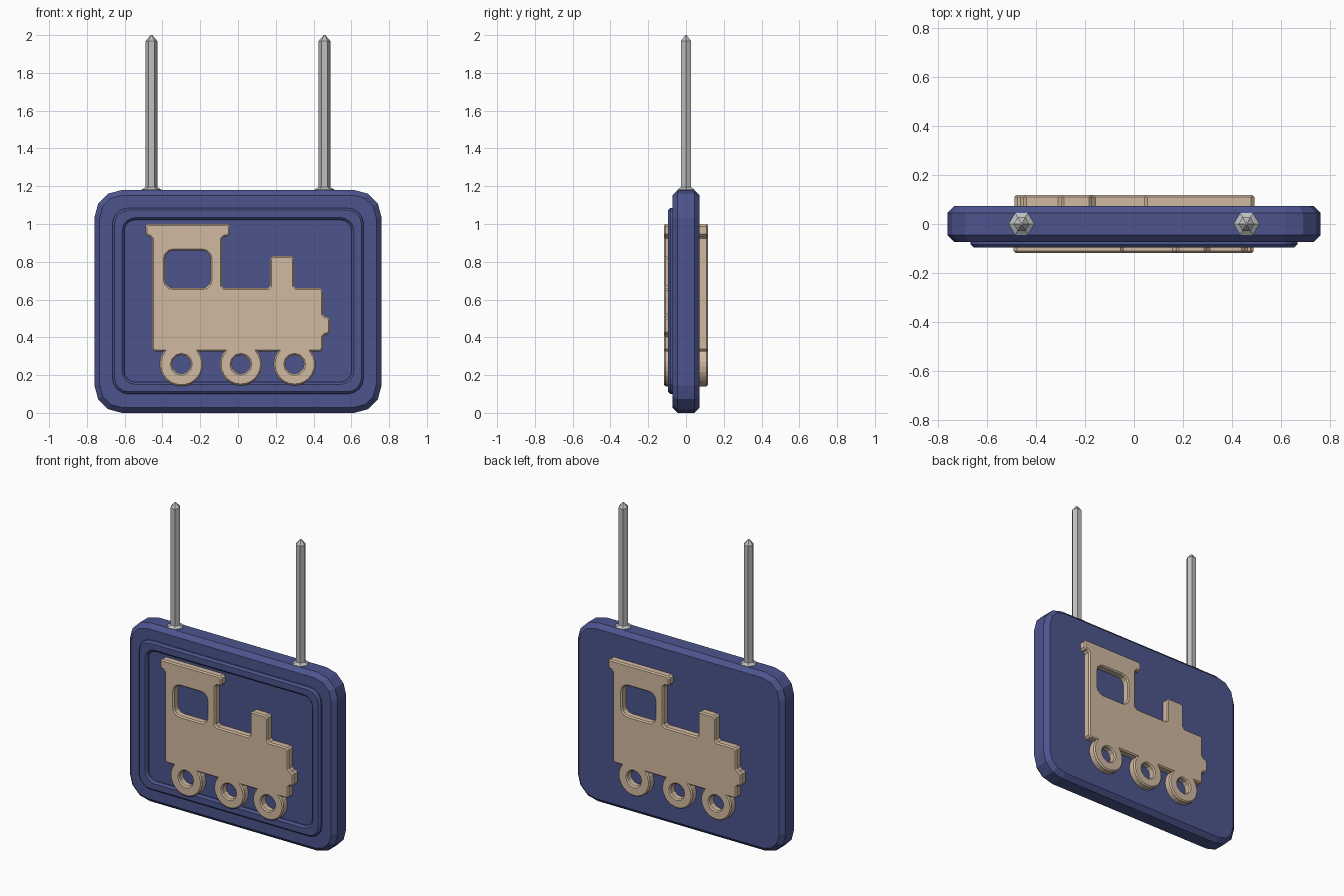
import bpy, bmesh
from math import pi, sin, cos, asin

if "Cube" in bpy.data.objects:
    bpy.data.objects.remove(bpy.data.objects["Cube"])


def material(name, rgb):
    m = bpy.data.materials.new(name)
    m.diffuse_color = (*rgb, 1)
    m.use_nodes = True
    m.node_tree.nodes["Principled BSDF"].inputs["Base Color"].default_value = m.diffuse_color
    return m


BLUE = material("navy_blue", (0.072, 0.090, 0.270))
TAN = material("tan", (0.640, 0.490, 0.355))
GREY = material("grey_metal", (0.520, 0.520, 0.520))


def arc(cx, cz, r, a0, a1, n):
    return [(cx + r * cos(a0 + (a1 - a0) * i / n), cz + r * sin(a0 + (a1 - a0) * i / n))
            for i in range(n + 1)]


def round_rect(x0, x1, z0, z1, r, n):
    pts = []
    for k, (x, z) in enumerate([(x1 - r, z1 - r), (x0 + r, z1 - r), (x0 + r, z0 + r), (x1 - r, z0 + r)]):
        pts += arc(x, z, r, k * pi / 2, (k + 1) * pi / 2, n)
    return pts


def chamfer(pts, d):
    """Cut every inner corner of an open outline."""
    out = [pts[0]]
    for a, b, c in zip(pts, pts[1:], pts[2:]):
        for q in (a, c):
            ln = ((q[0] - b[0]) ** 2 + (q[1] - b[1]) ** 2) ** 0.5
            out.append((b[0] + (q[0] - b[0]) * d / ln, b[1] + (q[1] - b[1]) * d / ln))
    return out + [pts[-1]]


def plate(name, loops, y0, y1, bevel, mat):
    """Upright plate from x/z outlines (inner loops are holes) with chamfered edges."""
    cu = bpy.data.curves.new(name, 'CURVE')
    cu.dimensions = '2D'
    cu.fill_mode = 'BOTH'
    cu.extrude = (y1 - y0) / 2 - bevel
    cu.bevel_depth = bevel
    cu.bevel_resolution = 0
    cu.offset = -bevel
    for pts in loops:
        s = cu.splines.new('POLY')
        s.points.add(len(pts) - 1)
        for p, (x, z) in zip(s.points, pts):
            p.co = (x, z, 0, 1)
        s.use_cyclic_u = True
        s.use_smooth = False
    tmp = bpy.data.objects.new(name + "_outline", cu)
    bpy.context.collection.objects.link(tmp)
    bpy.context.view_layer.update()
    me = bpy.data.meshes.new_from_object(tmp)
    bpy.data.objects.remove(tmp)
    me.name = name
    me.materials.clear()
    me.materials.append(mat)
    ob = bpy.data.objects.new(name, me)
    bpy.context.collection.objects.link(ob)
    ob.rotation_euler = (pi / 2, 0, 0)
    ob.location.y = (y0 + y1) / 2
    return ob


# Sign board and raised border on its front
plate("sign_board", [round_rect(-0.76, 0.76, 0, 1.18, 0.145, 3)], -0.0725, 0.0725, 0.028, BLUE)
plate("border_frame", [round_rect(-0.665, 0.665, 0.10, 1.085, 0.085, 4),
                       round_rect(-0.602, 0.602, 0.163, 1.022, 0.06, 4)], -0.095, -0.05, 0.012, BLUE)

# Train outline: wheels along the bottom, then up the nose, boiler, chimney and cab
WHEELS = [(-0.30, 0.116), (0.015, 0.112), (0.30, 0.112)]
WZ, BASE = 0.257, 0.325
outline = []
for x, r in WHEELS:
    a = asin((BASE - WZ) / r)
    outline += arc(x, WZ, r, pi - a, 2 * pi + a, 18)
body = [outline[-1], (0.45, BASE), (0.45, 0.415), (0.487, 0.415), (0.487, 0.51), (0.45, 0.51),
        (0.45, 0.66), (0.297, 0.66), (0.297, 0.83), (0.17, 0.83), (0.17, 0.66), (-0.085, 0.66),
        (-0.085, 0.935), (-0.042, 0.935), (-0.042, 1.0), (-0.49, 1.0), (-0.49, 0.935),
        (-0.455, 0.935), (-0.455, BASE), outline[0]]
outline += chamfer(body, 0.013)[1:-1]
loops = [outline, round_rect(-0.387, -0.145, 0.66, 0.86, 0.045, 3)]
loops += [arc(x, WZ, 0.05, 0, 2 * pi * 11 / 12, 11) for x, r in WHEELS]

plate("train_front", loops, -0.1175, -0.06, 0.008, TAN)
back = plate("train_back", loops, 0.06, 0.1175, 0.008, TAN)
back.rotation_euler.z = pi  # faces the other way, cab at +x

# Hexagonal hanging rods: collar, shaft and pointed tip
PROFILE = [(0.052, 1.16), (0.052, 1.182), (0.032, 1.195), (0.032, 1.968), (0.004, 2.0)]
for side, cx in (("left", -0.458), ("right", 0.458)):
    bm = bmesh.new()
    rings = [[bm.verts.new((cx + r * cos(k * pi / 3), r * sin(k * pi / 3), z)) for k in range(6)]
             for r, z in PROFILE]
    for lo, hi in zip(rings, rings[1:]):
        for k in range(6):
            j = (k + 1) % 6
            bm.faces.new((lo[k], lo[j], hi[j], hi[k]))
    bm.faces.new(rings[0][::-1])
    bm.faces.new(rings[-1])
    me = bpy.data.meshes.new("hanging_rod_" + side)
    bm.to_mesh(me)
    bm.free()
    me.materials.append(GREY)
    bpy.context.collection.objects.link(bpy.data.objects.new("hanging_rod_" + side, me))
